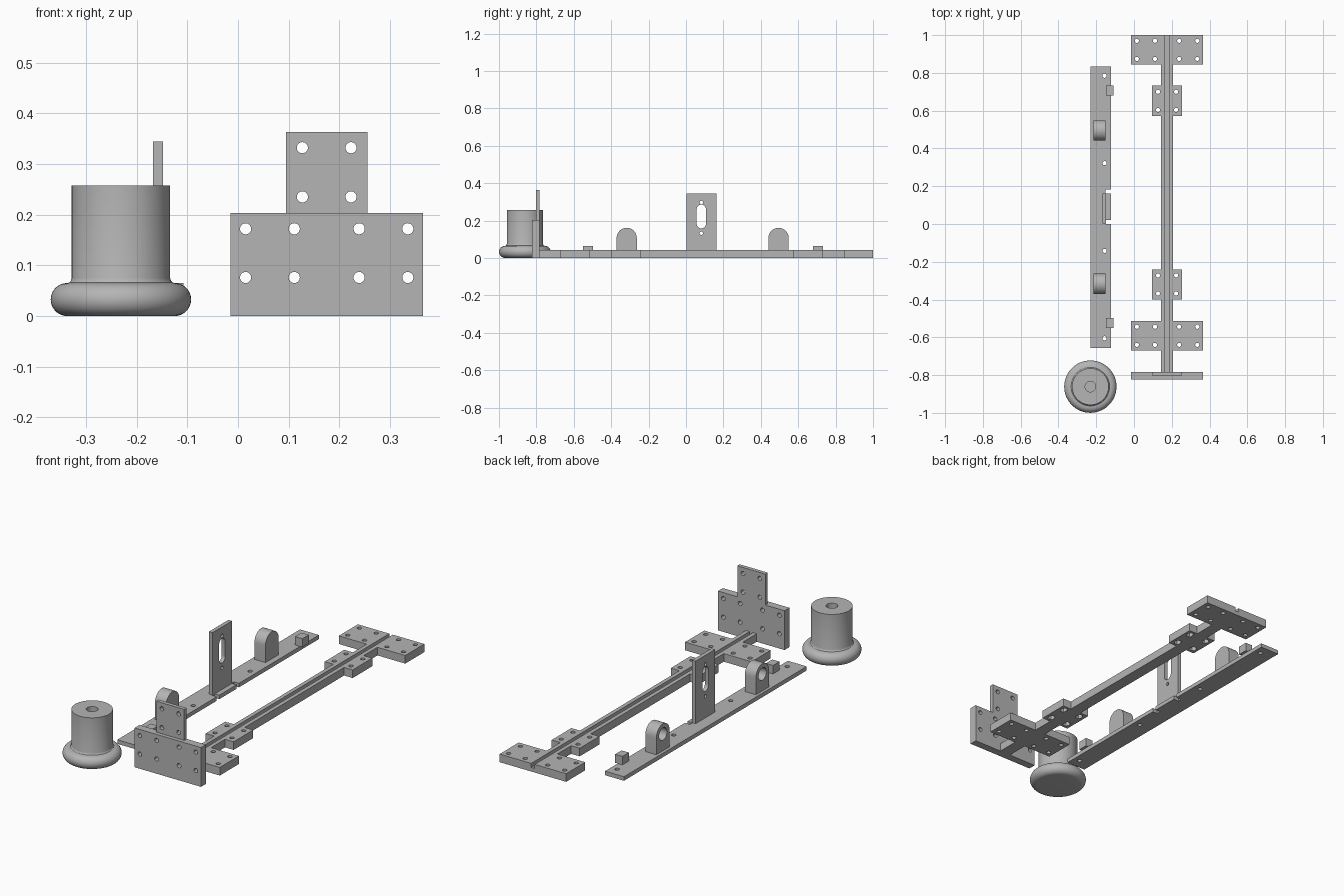
import bpy
import bmesh
from math import cos, sin, pi, radians

cube = bpy.data.objects.get("Cube")
if cube:
    bpy.data.objects.remove(cube, do_unlink=True)

grey = bpy.data.materials.new("plain grey")
grey.use_nodes = True
colour = (0.46, 0.46, 0.46, 1)
grey.diffuse_color = colour
grey.node_tree.nodes["Principled BSDF"].inputs["Base Color"].default_value = colour


def rect(u0, u1, v0, v1):
    return [(u0, v0), (u1, v0), (u1, v1), (u0, v1)]


def circle(u, v, r=0.011, n=24):
    return [(u + r * cos(2 * pi * i / n), v + r * sin(2 * pi * i / n)) for i in range(n)]


def arc(u, v, r, start, n=16):
    """Half circle, counter-clockwise from the start angle."""
    return [(u + r * cos(start + pi * i / n), v + r * sin(start + pi * i / n)) for i in range(n + 1)]


def slab(name, outline, holes, lo, hi, axis="Z"):
    """Flat outline with holes, extruded from lo to hi along an axis."""
    curve = bpy.data.curves.new(name, "CURVE")
    curve.dimensions = "2D"
    curve.fill_mode = "BOTH"
    curve.extrude = (hi - lo) / 2
    for loop in [outline] + holes:
        spline = curve.splines.new("POLY")
        spline.points.add(len(loop) - 1)
        for point, (u, v) in zip(spline.points, loop):
            point.co = (u, v, 0, 1)
        spline.use_cyclic_u = True
    temp = bpy.data.objects.new(name + " curve", curve)
    bpy.context.collection.objects.link(temp)
    mesh = bpy.data.meshes.new_from_object(temp.evaluated_get(bpy.context.evaluated_depsgraph_get()))
    bpy.data.objects.remove(temp, do_unlink=True)
    bm = bmesh.new()
    bm.from_mesh(mesh)
    bmesh.ops.remove_doubles(bm, verts=bm.verts, dist=1e-5)
    for vert in bm.verts:
        u, v, w = vert.co
        w += (lo + hi) / 2
        vert.co = {"Z": (u, v, w), "Y": (u, w, v), "X": (w, u, v)}[axis]
    bmesh.ops.recalc_face_normals(bm, faces=bm.faces)
    return finish(name, bm, mesh)


def finish(name, bm, mesh):
    bm.to_mesh(mesh)
    bm.free()
    mesh.materials.clear()
    mesh.materials.append(grey)
    obj = bpy.data.objects.new(name, mesh)
    bpy.context.collection.objects.link(obj)
    bpy.ops.object.select_all(action="DESELECT")
    obj.select_set(True)
    bpy.context.view_layer.objects.active = obj
    bpy.ops.object.shade_smooth_by_angle(angle=radians(30))
    return obj


# Grooved rail
CX, HALF, GROOVE, THICK = 0.175, 0.031, 0.01, 0.042
MID = THICK / 2
rail = [(CX - HALF, 0), (CX + HALF, 0), (CX + HALF, THICK), (CX + GROOVE, THICK),
        (CX + GROOVE, MID), (CX - GROOVE, MID), (CX - GROOVE, THICK), (CX - HALF, THICK)]
slab("rail", rail, [], -0.785, 1.0, "Y")

# Mounting wings on both sides of the rail
ROW = 0.048
for side, label in ((1, "left"), (-1, "right")):
    def wing(outer, y, half_depth):
        return rect(*sorted((CX + side * HALF, CX + side * outer)), y - half_depth, y + half_depth)

    for y, place in ((0.922, "back"), (-0.592, "front")):
        holes = [circle(CX + side * dx, y + dy) for dx in (0.064, 0.16) for dy in (-ROW, ROW)]
        slab(f"{place}_{label}_large_wing", wing(0.19, y, 0.078), holes, 0, THICK)
    for y, place in ((0.652, "back"), (-0.32, "front")):
        spots = [(CX + side * ROW, y + dy) for dy in (-ROW, ROW)]
        slab(f"{place}_{label}_small_wing", wing(0.08, y, 0.08),
             [circle(*s) for s in spots], MID, THICK)
        # Hexagonal nut pockets underneath
        slab(f"{place}_{label}_small_wing_base", wing(0.08, y, 0.08),
             [circle(*s, 0.02, 6) for s in spots], 0, MID)

# Upright end wall: thick lower panel, thinner upper tab
holes = [circle(CX + dx, z) for dx in (-0.16, -0.064, 0.064, 0.16) for z in (0.076, 0.172)]
slab("end_wall", rect(CX - 0.19, CX + 0.19, 0, 0.203), holes, -0.823, -0.783, "Y")
holes = [circle(CX + dx, z) for dx in (-ROW, ROW) for z in (0.235, 0.332)]
slab("end_wall_tab", rect(CX - 0.08, CX + 0.08, 0.203, 0.363), holes, -0.803, -0.783, "Y")

# Thin carrier strip with two slits beside the upright plate
LEFT, RIGHT, SLIT, STRIP = -0.122, -0.23, -0.15, 0.021
strip = [(RIGHT, -0.657), (LEFT, -0.657)]
for y0, y1 in ((0.0, 0.022), (0.162, 0.182)):
    strip += [(LEFT, y0), (SLIT, y0), (SLIT, y1), (LEFT, y1)]
strip += [(LEFT, 0.835), (RIGHT, 0.835)]
slab("carrier_strip", strip, [circle(-0.156, y) for y in (-0.605, -0.142, 0.322, 0.785)], 0, STRIP)

# Upright plate with slot and screw holes
slot = arc(0.082, 0.26, 0.025, 0) + arc(0.082, 0.183, 0.025, pi)
slab("slotted_plate", rect(0.003, 0.162, STRIP, 0.344),
     [slot, circle(0.082, 0.297, 0.009), circle(0.082, 0.132, 0.009)], -0.168, -0.148, "X")

# Rounded lugs with blind sockets, and small stop blocks
for y, place in ((-0.317, "front"), (0.495, "back")):
    arch = [(y - 0.054, STRIP), (y + 0.054, STRIP)] + arc(y, 0.107, 0.054, 0)
    slab(f"{place}_lug_socket", arch, [circle(y, 0.107, 0.032, 32)], -0.215, -0.165, "X")
    slab(f"{place}_lug_cap", arch, [], -0.165, -0.152, "X")
for y, place in ((-0.524, "front"), (0.706, "back")):
    slab(f"{place}_stop_block", rect(-0.149, -0.108, y - 0.026, y + 0.026), [], STRIP, 0.065)

# Round knob with a rolled flange and a blind bore
profile = [(0, 0), (0.106, 0)]
profile += [(0.106 + 0.0325 * cos(a), 0.0325 + 0.0325 * sin(a))
            for a in (radians(d) for d in range(-80, 91, 10))]
profile += [(0.102, 0.066), (0.099, 0.069), (0.097, 0.075),
            (0.097, 0.257), (0.028, 0.257), (0.028, 0.18), (0, 0.18)]
bm = bmesh.new()
verts = [bm.verts.new((r, 0, z)) for r, z in profile]
edges = [bm.edges.new(pair) for pair in zip(verts, verts[1:])]
bmesh.ops.spin(bm, geom=verts + edges, cent=(0, 0, 0), axis=(0, 0, 1), angle=2 * pi, steps=64)
bmesh.ops.remove_doubles(bm, verts=bm.verts, dist=1e-5)
bmesh.ops.recalc_face_normals(bm, faces=bm.faces)
knob = finish("knob", bm, bpy.data.meshes.new("knob"))
knob.location = (-0.231, -0.861, 0)
